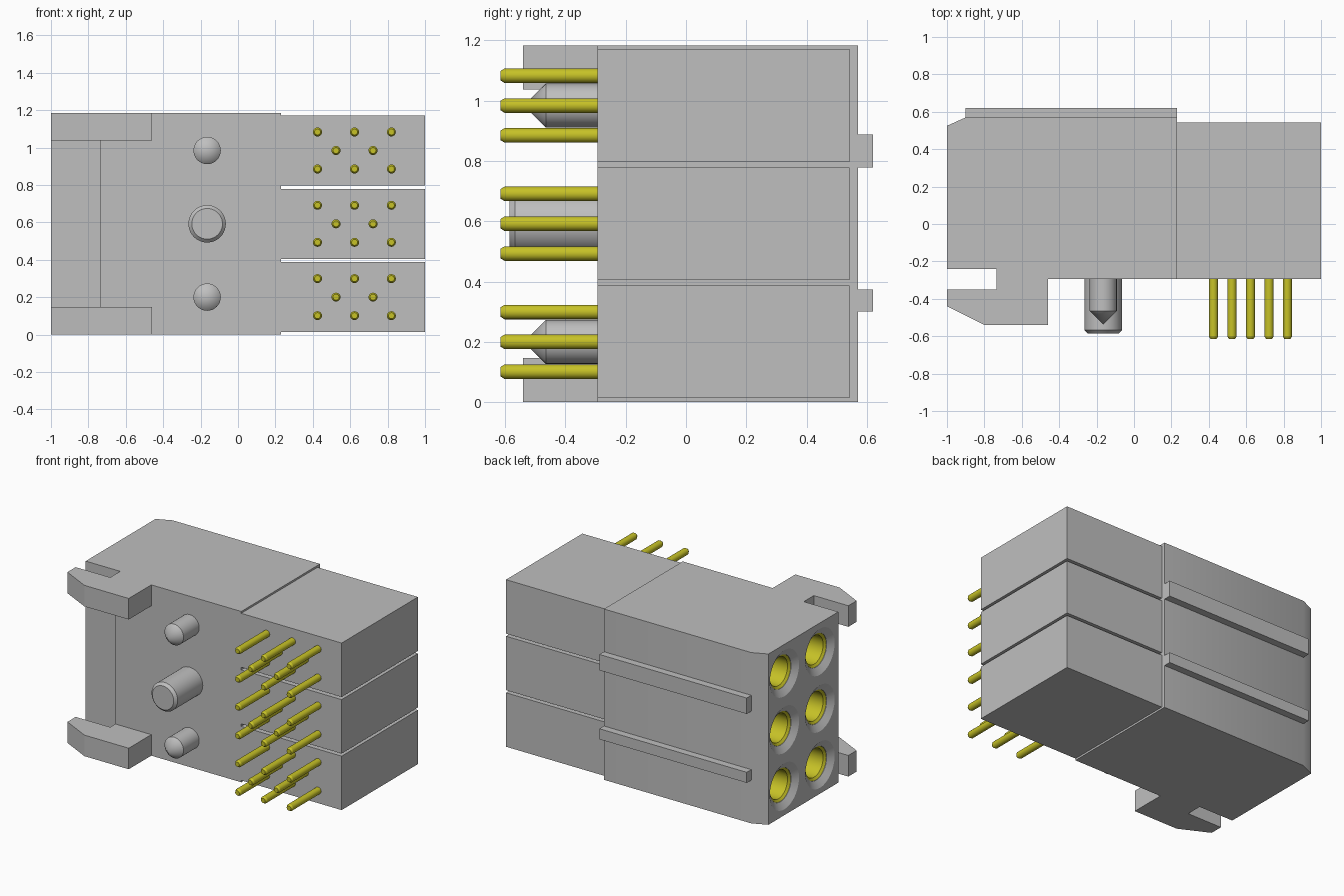
import bpy, bmesh, math

cube = bpy.data.objects.get("Cube")
if cube:
    bpy.data.objects.remove(cube, do_unlink=True)


def material(name, rgb):
    m = bpy.data.materials.new(name)
    m.use_nodes = True
    m.diffuse_color = (*rgb, 1)
    m.node_tree.nodes["Principled BSDF"].inputs["Base Color"].default_value = (*rgb, 1)
    return m


GREY = material("grey plastic", (0.52, 0.52, 0.52))
GOLD = material("yellow metal", (0.57, 0.54, 0.02))


def finish(name, bm, mat):
    bmesh.ops.remove_doubles(bm, verts=bm.verts, dist=1e-5)
    bmesh.ops.recalc_face_normals(bm, faces=bm.faces)
    me = bpy.data.meshes.new(name)
    bm.to_mesh(me)
    bm.free()
    me.materials.append(mat)
    ob = bpy.data.objects.new(name, me)
    bpy.context.collection.objects.link(ob)
    return ob


def smooth(ob):
    bpy.ops.object.select_all(action='DESELECT')
    ob.select_set(True)
    bpy.context.view_layer.objects.active = ob
    bpy.ops.object.shade_smooth_by_angle(angle=math.radians(30))


def extrude(name, outline, z0, z1, mat=GREY):
    """Prism from an x-y outline."""
    bm = bmesh.new()
    base = bm.faces.new([bm.verts.new((x, y, z0)) for x, y in outline])
    top = bmesh.ops.extrude_face_region(bm, geom=[base])
    moved = [g for g in top["geom"] if isinstance(g, bmesh.types.BMVert)]
    bmesh.ops.translate(bm, vec=(0, 0, z1 - z0), verts=moved)
    return finish(name, bm, mat)


def box(name, x0, x1, y0, y1, z0, z1):
    return extrude(name, [(x0, y0), (x1, y0), (x1, y1), (x0, y1)], z0, z1)


def lathe(name, profile, axis, a, z, mat, n=32):
    """Turn (radius, position) points round an x or y axis at height z."""
    bm = bmesh.new()
    rings = []
    for r, t in profile:
        ring = []
        for i in range(n):
            u = 2 * math.pi * i / n
            c, s = r * math.cos(u), r * math.sin(u)
            co = (t, a + c, z + s) if axis == 'x' else (a + c, t, z + s)
            ring.append(bm.verts.new(co))
        rings.append(ring)
    for p, q in zip(rings, rings[1:]):
        for i in range(n):
            j = (i + 1) % n
            bm.faces.new((p[i], p[j], q[j], q[i]))
    return finish(name, bm, mat)


H = 1.184                      # full height
ROWS = (0.2, 0.592, 0.984)     # heights of the three rows
FRONT = -0.293

# Main housing with stepped front corner and chamfered back corner
housing = extrude("housing", [
    (-1, -0.24), (-0.735, -0.24), (-0.735, FRONT), (0.23, FRONT),
    (0.23, 0.57), (-0.9, 0.57), (-1, 0.525)], 0, H)

# Countersunk contact sockets on the end face
sockets = [(y, z) for y in (0.35, -0.04) for z in ROWS]
for y, z in sockets:
    cutter = lathe("socket_cutter", [
        (0, -1.01), (0.175, -1.01), (0.115, -0.97), (0.115, -0.6), (0, -0.6)],
        'x', y, z, GREY)
    cutter.hide_render = True
    mod = housing.modifiers.new("socket", 'BOOLEAN')
    mod.operation = 'DIFFERENCE'
    mod.solver = 'EXACT'
    mod.object = cutter
    bpy.context.view_layer.objects.active = housing
    bpy.ops.object.modifier_apply(modifier=mod.name)
    bpy.data.objects.remove(cutter, do_unlink=True)
    # Metal sleeve lining the socket
    smooth(lathe("contact_sleeve", [
        (0, -0.62), (0.098, -0.62), (0.098, -0.955), (0.114, -0.968),
        (0.114, -0.602), (0, -0.602)], 'x', y, z, GOLD))
smooth(housing)

# Latch hooks at the top and bottom of the front
hook = [(-0.46, FRONT), (-0.735, FRONT), (-0.735, -0.35), (-1, -0.35),
        (-1, -0.44), (-0.8, -0.54), (-0.46, -0.54)]
extrude("lower_hook", hook, 0, 0.146)
extrude("upper_hook", hook, H - 0.146, H)

# Guide ribs along the back
box("lower_rib", -0.9, 0.23, 0.57, 0.62, 0.30, 0.373)
box("upper_rib", -0.9, 0.23, 0.57, 0.62, 0.778, 0.888)

# Three modules, each with five solder pins
for z in ROWS:
    box("module", 0.23, 1.0, FRONT, 0.543, z - 0.187, z + 0.187)
    pins = [(x, z + d) for x in (0.425, 0.623, 0.82) for d in (-0.099, 0.099)]
    pins += [(x, z) for x in (0.524, 0.722)]
    for x, pz in pins:
        smooth(lathe("solder_pin", [
            (0, FRONT + 0.01), (0.024, FRONT + 0.01), (0.024, -0.602),
            (0.016, -0.615), (0, -0.615)], 'y', x, pz, GOLD, 20))

# Central guide post and two pointed locating pegs
smooth(lathe("guide_post", [
    (0, FRONT + 0.01), (0.1, FRONT + 0.01), (0.1, -0.568), (0.082, -0.586),
    (0, -0.586)], 'y', -0.165, ROWS[1], GREY, 40))
for z in (ROWS[0], ROWS[2]):
    smooth(lathe("locating_peg", [
        (0, FRONT + 0.01), (0.073, FRONT + 0.01), (0.073, -0.465),
        (0, -0.538)], 'y', -0.165, z, GREY))
